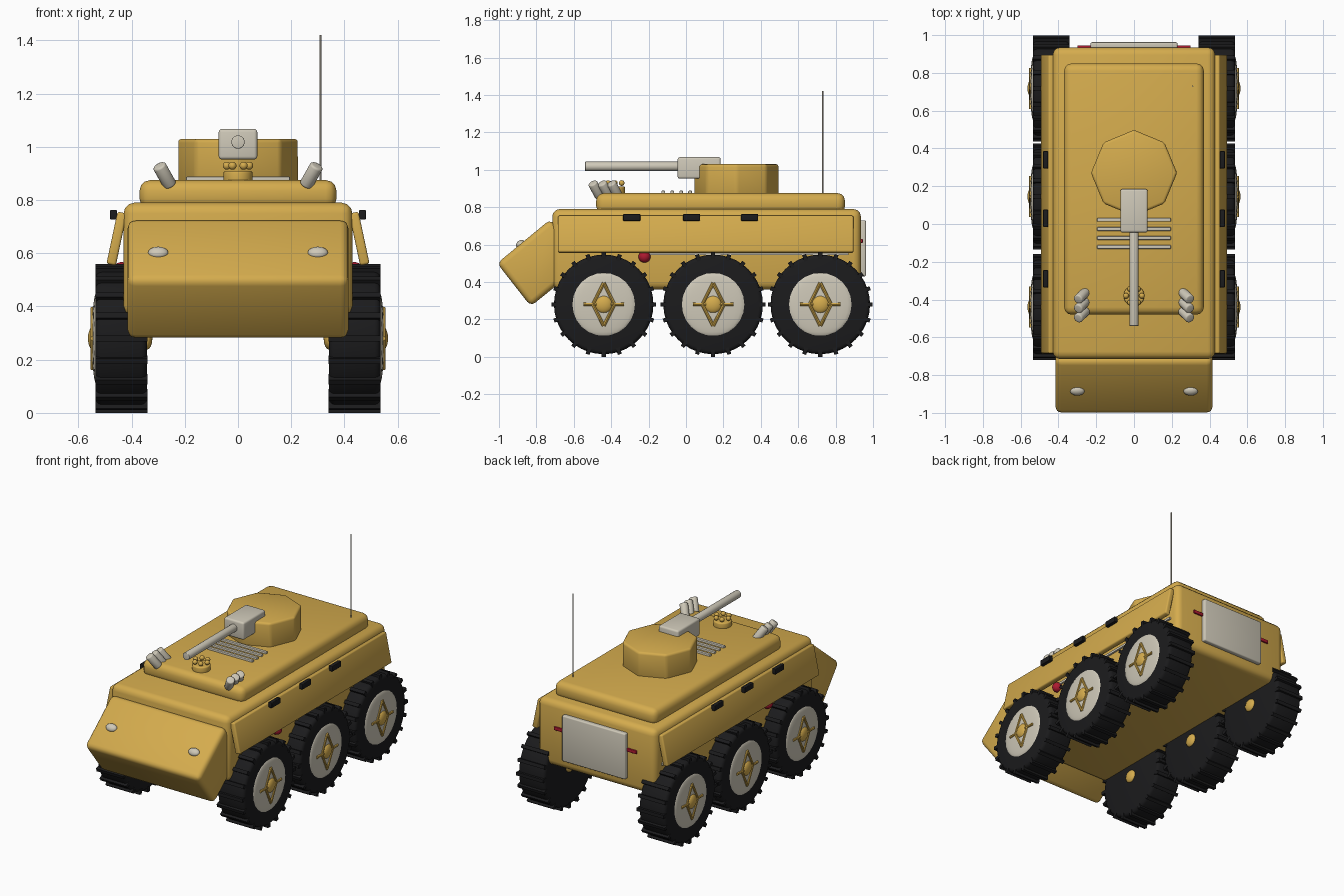
import bpy, bmesh, math
from mathutils import Matrix, Vector

cube = bpy.data.objects.get("Cube")
if cube:
    bpy.data.objects.remove(cube, do_unlink=True)


def material(name, rgb):
    m = bpy.data.materials.new(name)
    m.use_nodes = True
    m.diffuse_color = (*rgb, 1)
    m.node_tree.nodes["Principled BSDF"].inputs["Base Color"].default_value = (*rgb, 1)
    return m


SAND = material("sand paint", (0.66, 0.41, 0.075))
CREAM = material("pale metal", (0.62, 0.58, 0.48))
BLACK = material("black rubber", (0.011, 0.011, 0.012))
RED = material("red lens", (0.42, 0.01, 0.03))


def finish(name, bm, mat, bevel=0, segments=3):
    """Round the sharp edges, make the object and shade it."""
    if bevel:
        bm.normal_update()
        sharp = [e for e in bm.edges if e.calc_face_angle(0) > math.radians(35)]
        bmesh.ops.bevel(bm, geom=sharp, offset=bevel, segments=segments,
                        profile=0.5, affect='EDGES', clamp_overlap=True)
    bmesh.ops.recalc_face_normals(bm, faces=bm.faces)
    mesh = bpy.data.meshes.new(name)
    bm.to_mesh(mesh)
    bm.free()
    mesh.materials.append(mat)
    ob = bpy.data.objects.new(name, mesh)
    bpy.context.collection.objects.link(ob)
    bpy.ops.object.select_all(action='DESELECT')
    ob.select_set(True)
    bpy.context.view_layer.objects.active = ob
    bpy.ops.object.shade_smooth_by_angle(angle=math.radians(35))
    return ob


def add_box(bm, centre, size, rot=Matrix()):
    bmesh.ops.create_cube(bm, size=1, matrix=Matrix.Translation(centre) @ rot @ Matrix.Diagonal((*size, 1)))


def add_rod(bm, a, b, radius, sides=24):
    a, b = Vector(a), Vector(b)
    turn = (b - a).to_track_quat('Z', 'Y').to_matrix().to_4x4()
    bmesh.ops.create_cone(bm, cap_ends=True, segments=sides, radius1=radius, radius2=radius,
                          depth=(b - a).length, matrix=Matrix.Translation((a + b) / 2) @ turn)


def add_ball(bm, centre, radii, rot=Matrix()):
    bmesh.ops.create_uvsphere(bm, u_segments=24, v_segments=12, radius=1,
                              matrix=Matrix.Translation(centre) @ rot @ Matrix.Diagonal((*radii, 1)))


def box(name, centre, size, mat, bevel=0, rot=Matrix()):
    bm = bmesh.new()
    add_box(bm, centre, size, rot)
    return finish(name, bm, mat, bevel)


def rod(name, a, b, radius, mat, bevel=0, sides=24):
    bm = bmesh.new()
    add_rod(bm, a, b, radius, sides)
    return finish(name, bm, mat, bevel)


def ball(name, centre, radii, mat, rot=Matrix()):
    bm = bmesh.new()
    add_ball(bm, centre, radii, rot)
    return finish(name, bm, mat)


# Hull and raised deck
box("hull", (0, 0.11, 0.575), (0.86, 1.65, 0.43), SAND, 0.04)
box("deck", (0, 0.185, 0.82), (0.74, 1.33, 0.11), SAND, 0.04)

# Wedge nose, a side profile extruded across the hull
bm = bmesh.new()
profile = [(-1.01, 0.5), (-0.83, 0.27), (-0.62, 0.44), (-0.62, 0.62), (-0.725, 0.735)]
face = bm.faces.new([bm.verts.new((-0.415, y, z)) for y, z in profile])
extruded = bmesh.ops.extrude_face_region(bm, geom=[face])["geom"]
bmesh.ops.translate(bm, vec=(0.83, 0, 0), verts=[v for v in extruded if isinstance(v, bmesh.types.BMVert)])
finish("nose", bm, SAND, 0.03)

# Turret with mantlet and gun
bm = bmesh.new()
add_rod(bm, (0, 0.27, 0.86), (0, 0.27, 1.03), 0.228, 8)
finish("turret", bm, SAND, 0.015)
box("mantlet", (0, 0.07, 1.01), (0.145, 0.23, 0.115), CREAM, 0.012)
rod("gun_barrel", (0, -0.54, 1.018), (0, 0, 1.018), 0.025, CREAM, 0.004)

# Deck fittings
for i in range(4):
    box("vent_bar", (0, 0.022 - i * 0.048, 0.877), (0.39, 0.02, 0.022), CREAM, 0.004)
rod("hatch_base", (0, -0.38, 0.86), (0, -0.38, 0.91), 0.055, SAND, 0.008)
bm = bmesh.new()
for i in range(6):
    a = i * math.tau / 6
    add_ball(bm, (0.042 * math.cos(a), -0.38 + 0.042 * math.sin(a), 0.929), (0.015,) * 3)
finish("hatch_knobs", bm, SAND)
rod("antenna", (0.31, 0.73, 0.86), (0.31, 0.73, 1.42), 0.004, CREAM, sides=8)

# Rear door
box("rear_door", (0, 0.945, 0.58), (0.46, 0.035, 0.3), CREAM, 0.008)

# Parts on both sides
slope = Matrix.Rotation(math.radians(40), 4, 'X')
for s, side in ((1, "left"), (-1, "right")):
    box(side + "_side_panel", (s * 0.456, 0.105, 0.655), (0.036, 1.58, 0.2), SAND, 0.009,
        Matrix.Rotation(s * math.radians(-12), 4, 'Y'))
    for y in (-0.29, 0.03, 0.34):
        box(side + "_panel_hinge", (s * 0.468, y, 0.745), (0.026, 0.092, 0.036), BLACK, 0.004)
    box(side + "_side_rail", (s * 0.43, 0.32, 0.552), (0.025, 1.1, 0.014), CREAM)
    ball(side + "_side_lamp", (s * 0.438, -0.222, 0.535), (0.032,) * 3, RED)
    box(side + "_tail_lamp", (s * 0.265, 0.935, 0.62), (0.07, 0.02, 0.022), RED, 0.003)
    ball(side + "_headlamp", (s * 0.3, -0.885, 0.602), (0.038, 0.026, 0.02), CREAM, slope)
    bm = bmesh.new()
    for y in (-0.36, -0.41, -0.46):
        add_rod(bm, (s * 0.255, y, 0.855), (s * 0.297, y - 0.04, 0.93), 0.026, 16)
    finish(side + "_smoke_launchers", bm, CREAM, 0.008)

# Wheels
def wheel(side, s, y):
    z = 0.28

    def at(x, dy=0, dz=0):
        return (s * x, y + dy, z + dz)

    rod(side + "_tyre", at(0.342), at(0.535), 0.266, BLACK, 0.022, 40)
    bm = bmesh.new()
    count = 20
    for i in range(count):
        a = i * math.tau / count
        add_box(bm, at(0.438, 0.262 * math.sin(a), 0.262 * math.cos(a)), (0.195, 0.022, 0.036),
                Matrix.Rotation(-a, 4, 'X'))
    finish(side + "_tyre_lugs", bm, BLACK)
    ball(side + "_rim", at(0.533), (0.016, 0.17, 0.17), CREAM)
    # Diamond brace and hub
    bm = bmesh.new()
    for sy in (-1, 1):
        for sz in (-1, 1):
            add_rod(bm, at(0.546, 0, sz * 0.115), at(0.546, sy * 0.058, 0), 0.009, 8)
        add_rod(bm, at(0.546, sy * 0.03), at(0.546, sy * 0.108), 0.009, 8)
    finish(side + "_wheel_brace", bm, SAND)
    ball(side + "_hub", at(0.54), (0.024, 0.048, 0.048), SAND)
    ball(side + "_inner_hub", at(0.342), (0.02, 0.042, 0.042), SAND)


for y in (-0.44, 0.145, 0.718):
    wheel("left", 1, y)
    wheel("right", -1, y)
